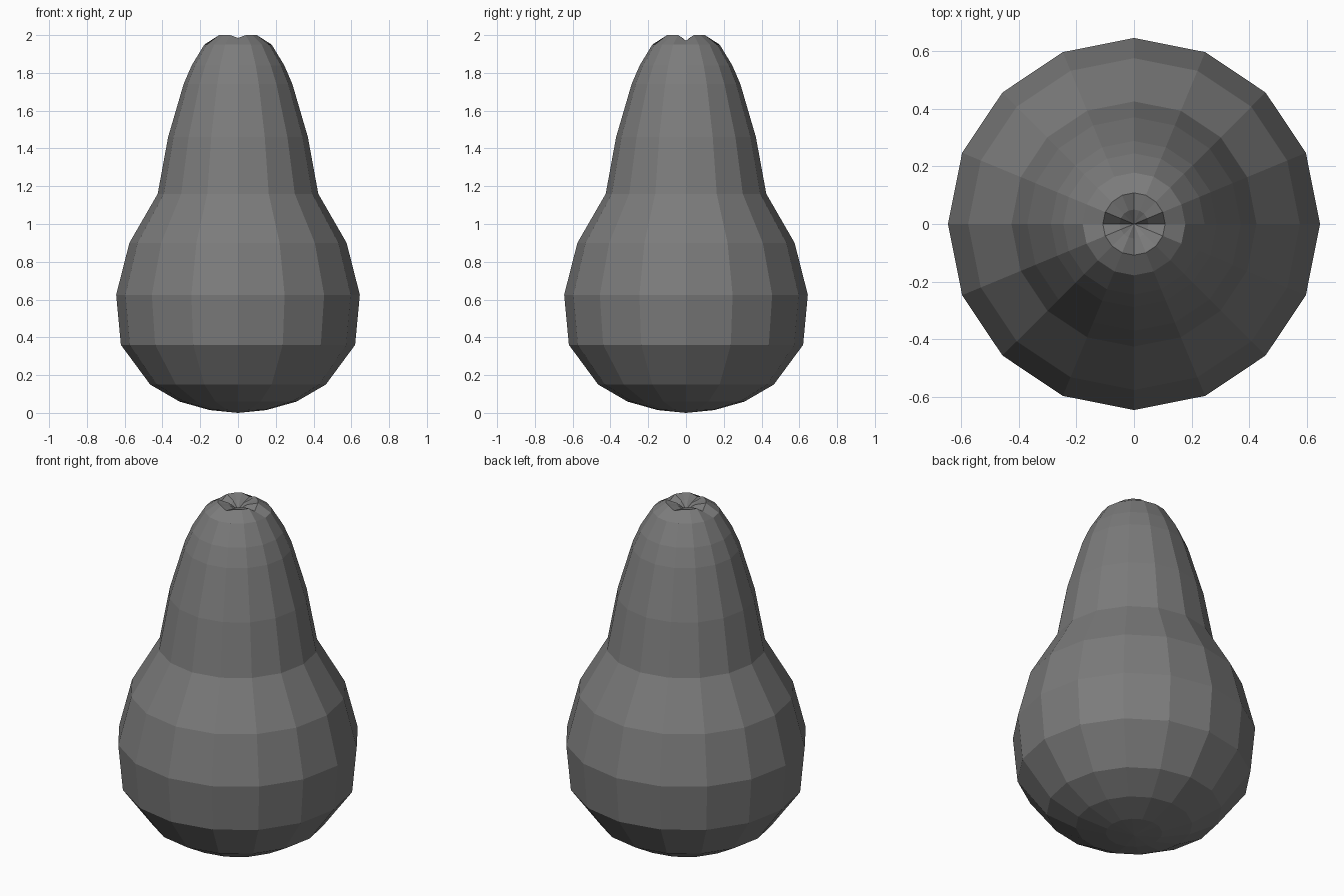
import bpy
import bmesh
from math import cos, sin, tau

cube = bpy.data.objects.get("Cube")
if cube:
    bpy.data.objects.remove(cube, do_unlink=True)

# Single grey skin colour
skin = bpy.data.materials.new("grey_skin")
skin.use_nodes = True
colour = (0.2, 0.2, 0.2, 1)
skin.diffuse_color = colour
skin.node_tree.nodes["Principled BSDF"].inputs["Base Color"].default_value = colour

SIDES = 16
# Pear outline from base to crown: radius, height
profile = [
    (0.15, 0.015), (0.31, 0.06), (0.465, 0.15), (0.62, 0.36),
    (0.645, 0.625), (0.575, 0.9), (0.425, 1.16), (0.37, 1.46),
    (0.288, 1.74), (0.245, 1.84), (0.178, 1.95), (0.108, 2.0),
    (0.05, 1.985),
]


def crease(i, ring):
    """Drop of the crown's puckered creases, which lie on the four axes."""
    if ring < len(profile) - 2 or i % 4:
        return 0
    return 0.03 if i % 8 == 0 else 0.015


bm = bmesh.new()
rings = []
for ring, (r, z) in enumerate(profile):
    rings.append([
        bm.verts.new((r * cos(tau * i / SIDES), r * sin(tau * i / SIDES), z - crease(i, ring)))
        for i in range(SIDES)
    ])

# Skin between neighbouring rings
for low, high in zip(rings, rings[1:]):
    for i in range(SIDES):
        j = (i + 1) % SIDES
        bm.faces.new((low[i], low[j], high[j], high[i]))

# Fans closing the base and the sunken crown
base = bm.verts.new((0, 0, 0))
crown = bm.verts.new((0, 0, 1.95))
for i in range(SIDES):
    j = (i + 1) % SIDES
    bm.faces.new((base, rings[0][j], rings[0][i]))
    bm.faces.new((crown, rings[-1][i], rings[-1][j]))
bmesh.ops.recalc_face_normals(bm, faces=bm.faces)

mesh = bpy.data.meshes.new("pear_body")
bm.to_mesh(mesh)
bm.free()
mesh.materials.append(skin)
body = bpy.data.objects.new("pear_body", mesh)
bpy.context.collection.objects.link(body)
